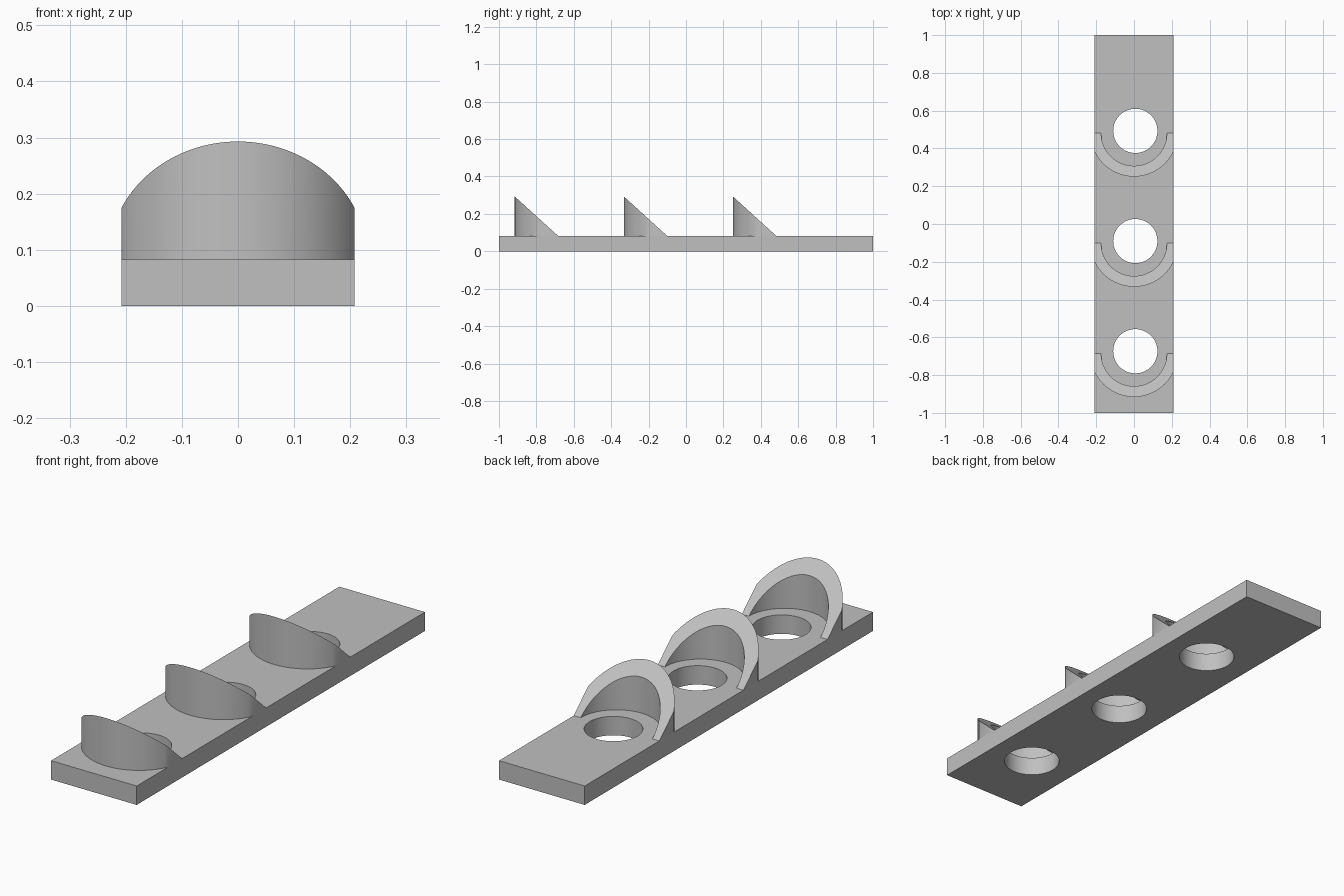
import bpy, bmesh, math

if "Cube" in bpy.data.objects:
    bpy.data.objects.remove(bpy.data.objects["Cube"])

HALF_W, PLATE_H = 0.208, 0.083
PITCH = 0.5833
R_OUT, R_IN, RISE = 0.231, 0.174, 0.21
CENTRES = [0.482 - i * PITCH for i in range(3)]

grey = bpy.data.materials.new("plain grey")
grey.diffuse_color = (0.53, 0.53, 0.53, 1)
grey.use_nodes = True
grey.node_tree.nodes["Principled BSDF"].inputs["Base Color"].default_value = grey.diffuse_color


def finish(name, bm):
    bmesh.ops.recalc_face_normals(bm, faces=bm.faces[:])
    mesh = bpy.data.meshes.new(name)
    bm.to_mesh(mesh)
    bm.free()
    mesh.materials.append(grey)
    obj = bpy.data.objects.new(name, mesh)
    bpy.context.collection.objects.link(obj)
    return obj


def smooth(obj):
    bpy.ops.object.select_all(action='DESELECT')
    obj.select_set(True)
    bpy.context.view_layer.objects.active = obj
    bpy.ops.object.shade_smooth_by_angle(angle=math.radians(30))


def arc(radius, start, end, steps):
    angles = [start + (end - start) * i / steps for i in range(steps + 1)]
    return [(radius * math.cos(a), radius * math.sin(a)) for a in angles]


# Base plate
bm = bmesh.new()
bmesh.ops.create_cube(bm, size=1)
bmesh.ops.scale(bm, vec=(2 * HALF_W, 2, PLATE_H), verts=bm.verts[:])
bmesh.ops.translate(bm, vec=(0, 0, PLATE_H / 2), verts=bm.verts[:])
plate = finish("base_plate", bm)

# Round through-holes
bm = bmesh.new()
for cy in CENTRES:
    ring = bmesh.ops.create_cone(bm, cap_ends=True, segments=64, radius1=0.117,
                                 radius2=0.117, depth=0.4)
    bmesh.ops.translate(bm, vec=(0.007, cy + 0.011, 0.04), verts=ring["verts"])
cutter = finish("hole_cutter", bm)
cut = plate.modifiers.new("holes", 'BOOLEAN')
cut.object = cutter
cut.solver = 'EXACT'
bpy.context.view_layer.objects.active = plate
bpy.ops.object.modifier_apply(modifier=cut.name)
bpy.data.objects.remove(cutter)
smooth(plate)

# Curved guards: crescent outline, trimmed to the plate width, sloped top
clip = math.acos(HALF_W / R_OUT)
outline = ([(-HALF_W, 0)] + arc(R_OUT, math.pi + clip, 2 * math.pi - clip, 40)
           + [(HALF_W, 0)] + arc(R_IN, 2 * math.pi, math.pi, 48))
for i, cy in enumerate(CENTRES):
    bm = bmesh.new()
    low = [bm.verts.new((x, cy + y, PLATE_H)) for x, y in outline]
    high = [bm.verts.new((x, cy + y, PLATE_H - y * RISE / R_OUT)) for x, y in outline]
    bm.faces.new(low)
    bm.faces.new(high)
    n = len(outline)
    for k in range(n):
        j = (k + 1) % n
        bm.faces.new((low[k], low[j], high[j], high[k]))
    bmesh.ops.remove_doubles(bm, verts=bm.verts[:], dist=1e-5)
    smooth(finish(f"curved_guard_{i + 1}", bm))
